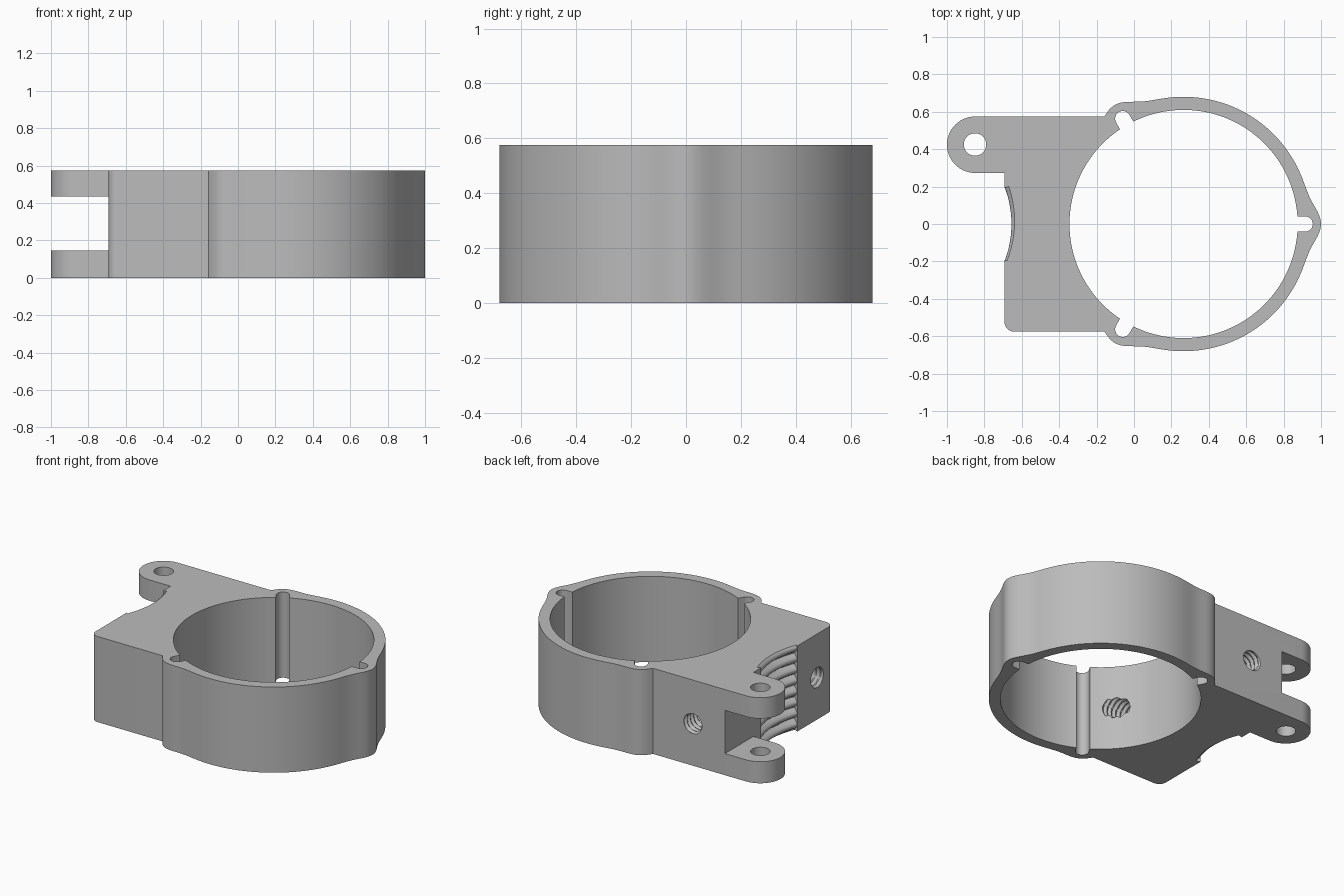
import bpy, bmesh, math
from math import sin, cos, pi, radians
from mathutils import Matrix, Vector

if "Cube" in bpy.data.objects:
    bpy.data.objects.remove(bpy.data.objects["Cube"])

H = 0.575                 # overall height
CX = 0.265                # ring centre on x
LEFT, SIDE = -0.692, 0.575

grey = bpy.data.materials.new("grey plastic")
grey.diffuse_color = (0.5, 0.5, 0.5, 1)
grey.use_nodes = True
grey.node_tree.nodes["Principled BSDF"].inputs["Base Color"].default_value = grey.diffuse_color


def to_object(bm, name):
    bmesh.ops.recalc_face_normals(bm, faces=bm.faces)
    mesh = bpy.data.meshes.new(name)
    bm.to_mesh(mesh)
    bm.free()
    ob = bpy.data.objects.new(name, mesh)
    bpy.context.collection.objects.link(ob)
    mesh.materials.append(grey)
    return ob


def prism(name, outline, z0, z1):
    bm = bmesh.new()
    face = bm.faces.new([bm.verts.new((x, y, z0)) for x, y in outline])
    top = bmesh.ops.extrude_face_region(bm, geom=[face])
    verts = [v for v in top["geom"] if isinstance(v, bmesh.types.BMVert)]
    bmesh.ops.translate(bm, vec=(0, 0, z1 - z0), verts=verts)
    return to_object(bm, name)


def arc(cx, cy, r, a0, a1, n):
    return [(cx + r * cos(radians(a0 + (a1 - a0) * i / n)),
             cy + r * sin(radians(a0 + (a1 - a0) * i / n))) for i in range(n + 1)]


def loft(name, rings):
    """Closed solid through equal-length vertex rings, capped at both ends."""
    bm = bmesh.new()
    rows = [[bm.verts.new(p) for p in ring] for ring in rings]
    for a, b in zip(rows, rows[1:]):
        for i in range(len(a)):
            j = (i + 1) % len(a)
            bm.faces.new((a[i], a[j], b[j], b[i]))
    bm.faces.new(rows[0])
    bm.faces.new(rows[-1])
    return to_object(bm, name)


def thread_cutter(name, start, axis, length, r0=0.06, depth=0.014, pitch=0.034, n=24):
    """Helically grooved rod running from start along axis."""
    place = Matrix.Translation(start) @ Vector(axis).to_track_quat('Z', 'Y').to_matrix().to_4x4()
    rings = []
    for k in range(int(length / pitch * 6) + 1):
        z = k * pitch / 6
        ring = []
        for i in range(n):
            phase = (z / pitch - i / n) % 1
            r = r0 + depth * (1 - abs(2 * phase - 1))
            ring.append(place @ Vector((r * cos(2 * pi * i / n), r * sin(2 * pi * i / n), z)))
        rings.append(ring)
    return loft(name, rings)


# Outer outline: ring with three swellings, block and hinge lug
def ring_radius(a):
    d = min(abs(a - c) for c in (-120, 0, 120))
    return 0.68 + 0.055 * math.exp(-(d / 9) ** 2)


END = 126.3
outline = []
for i in range(145):
    a = -END + 2 * END * i / 144
    r = ring_radius(a)
    outline.append((CX + r * cos(radians(a)), r * sin(radians(a))))
outline += arc(-0.849, 0.424, 0.151, 90, 270, 28)
outline += [(LEFT, 0.273)]
outline += arc(LEFT + 0.05, -SIDE + 0.05, 0.05, 180, 270, 8)
body = prism("clamp_body", outline, 0, H)

# Bore and the three round-ended keyways
cutters = [prism("bore_cutter", arc(CX, 0, 0.61, 0, 357.5, 143), -0.1, H + 0.1)]
for a in (0, 120, 240):
    rot = Matrix.Rotation(radians(a), 2)
    shape = [(0.55, -0.041)] + arc(0.65, 0, 0.041, -90, 90, 12) + [(0.55, 0.041)]
    pts = [rot @ Vector(p) for p in shape]
    cutters.append(prism("keyway_cutter", [(p.x + CX, p.y) for p in pts], -0.1, H + 0.1))

# Hinge pin hole and the gap between the two lugs
cutters.append(prism("pin_cutter", arc(-0.85, 0.425, 0.06, 0, 348.75, 31), -0.1, H + 0.1))
cutters.append(prism("gap_cutter", [(-1.2, 0.235), (LEFT, 0.235), (LEFT, 0.7), (-1.2, 0.7)],
                     0.145, 0.435))

# Concave ribbed seat in the end face
rings, pitch = [], 0.0735
for k in range(-4, 100):
    z = k * H / 96
    ring = [(-1.2 + 0.3 * cos(radians(s)), 0.3 * sin(radians(s)), z) for s in (20.8, -20.8)]
    for i in range(17):
        a = radians(-20.8 + 41.6 * i / 16)
        r = 0.58 - 0.035 * abs(sin(pi * (z / pitch + a / (2 * pi))))
        ring.append((-1.2 + r * cos(a), r * sin(a), z))
    rings.append(ring)
cutters.append(loft("rib_cutter", rings))

# Threaded screw holes
cutters.append(thread_cutter("end_screw_cutter", (-0.8, -0.4, H / 2), (1, 0, 0), 0.8))
cutters.append(thread_cutter("side_screw_cutter", (-0.453, 0.65, H / 2), (0, -1, 0), 0.55))

# Cut everything out of the body
bpy.context.view_layer.objects.active = body
for c in cutters:
    mod = body.modifiers.new(c.name, 'BOOLEAN')
    mod.operation = 'DIFFERENCE'
    mod.solver = 'EXACT'
    mod.object = c
    bpy.ops.object.modifier_apply(modifier=mod.name)
    bpy.data.objects.remove(c)

bpy.ops.object.select_all(action='DESELECT')
body.select_set(True)
bpy.ops.object.shade_smooth_by_angle(angle=radians(30))
